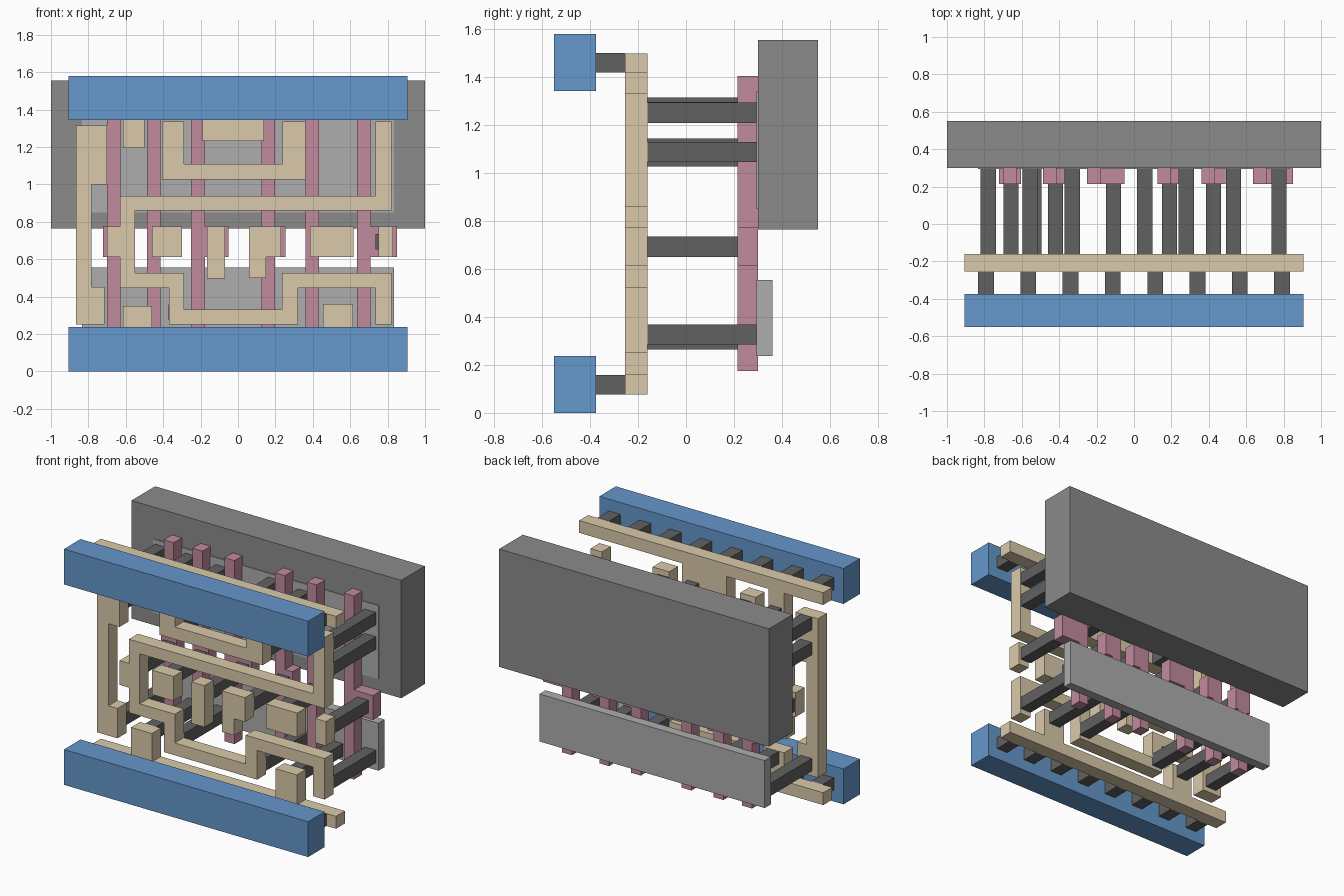
import bpy, bmesh


def material(name, rgb):
    m = bpy.data.materials.new(name)
    m.diffuse_color = (*rgb, 1)
    return m


BLUE = material("blue", (0.13, 0.31, 0.60))
TAN = material("tan", (0.70, 0.59, 0.40))
PINK = material("pink", (0.54, 0.26, 0.34))
DARK = material("dark_grey", (0.12, 0.12, 0.12))
MID = material("mid_grey", (0.26, 0.26, 0.26))
LIGHT = material("light_grey", (0.42, 0.42, 0.42))


def plate(name, outline, y0, y1, mat):
    """Extrude an x-z outline from y0 to y1."""
    bm = bmesh.new()
    face = bm.faces.new([bm.verts.new((x, y0, z)) for x, z in outline])
    ext = bmesh.ops.extrude_face_region(bm, geom=[face])
    moved = [g for g in ext["geom"] if isinstance(g, bmesh.types.BMVert)]
    bmesh.ops.translate(bm, verts=moved, vec=(0, y1 - y0, 0))
    bmesh.ops.recalc_face_normals(bm, faces=bm.faces)
    me = bpy.data.meshes.new(name)
    bm.to_mesh(me)
    bm.free()
    me.materials.append(mat)
    ob = bpy.data.objects.new(name, me)
    bpy.context.collection.objects.link(ob)
    return ob


def box(name, x0, x1, y0, y1, z0, z1, mat):
    return plate(name, [(x0, z0), (x1, z0), (x1, z1), (x0, z1)], y0, y1, mat)


# Power rails, and the posts joining them to the trace layer
for side, z0, post_z in (("lower", 0, 0.118), ("upper", 1.343, 1.46)):
    box(side + "_power_rail", -0.905, 0.905, -0.55, -0.375, z0, z0 + 0.237, BLUE)
    for i in range(8):
        x = (i - 3.5) * 0.2262
        box(side + "_rail_post", x - 0.042, x + 0.042, -0.375, -0.255,
            post_z - 0.041, post_z + 0.041, DARK)

# Back well block and the two active-area plates
box("well_block", -1, 1, 0.30, 0.55, 0.765, 1.555, MID)
box("upper_active_plate", -0.835, 0.835, 0.295, 0.36, 0.85, 1.343, LIGHT)
box("lower_active_plate", -0.835, 0.835, 0.295, 0.36, 0.237, 0.555, LIGHT)

# Gate bars: vertical strip with a wider contact pad in the middle
for x, pad0, pad1 in ((-0.70, -0.722, -0.605), (-0.487, -0.487, -0.37),
                      (-0.25, -0.25, -0.05), (0.125, 0.125, 0.253),
                      (0.36, 0.36, 0.488), (0.636, 0.636, 0.85)):
    r = x + 0.073
    pts = [(x, 0.175), (r, 0.175), (r, 0.612), (pad1, 0.612), (pad1, 0.775),
           (r, 0.775), (r, 1.405), (x, 1.405)]
    if pad0 < x:
        pts += [(x, 0.775), (pad0, 0.775), (pad0, 0.612), (x, 0.612)]
    plate("gate_bar", pts, 0.215, 0.30, PINK)

# Trace layer
traces = {
    "lower_rail_trace": [
        (-0.905, 0.077), (0.905, 0.077), (0.905, 0.16), (0.615, 0.16),
        (0.615, 0.36), (0.455, 0.36), (0.455, 0.16), (-0.46, 0.16),
        (-0.46, 0.35), (-0.615, 0.35), (-0.615, 0.16), (-0.905, 0.16)],
    "upper_rail_trace": [
        (-0.905, 1.50), (0.905, 1.50), (0.905, 1.418), (0.14, 1.418),
        (0.14, 1.232), (-0.19, 1.232), (-0.19, 1.418), (-0.50, 1.418),
        (-0.50, 1.195), (-0.615, 1.195), (-0.615, 1.418), (-0.905, 1.418)],
    "left_trace": [
        (-0.865, 0.25), (-0.715, 0.25), (-0.715, 0.45), (-0.782, 0.45),
        (-0.782, 1.0), (-0.70, 1.0), (-0.70, 1.315), (-0.865, 1.315)],
    "u_trace": [
        (-0.405, 1.027), (0.36, 1.027), (0.36, 1.335), (0.237, 1.335),
        (0.237, 1.11), (-0.29, 1.11), (-0.29, 1.335), (-0.405, 1.335)],
    "winding_trace": [
        (0.735, 1.335), (0.82, 1.335), (0.82, 0.86), (-0.55, 0.86),
        (-0.55, 0.525), (-0.29, 0.525), (-0.29, 0.332), (0.235, 0.332),
        (0.235, 0.525), (0.82, 0.525), (0.82, 0.25), (0.735, 0.25),
        (0.735, 0.445), (0.32, 0.445), (0.32, 0.25), (-0.37, 0.25),
        (-0.37, 0.445), (-0.63, 0.445), (-0.63, 0.612), (-0.70, 0.612),
        (-0.70, 0.775), (-0.63, 0.775), (-0.63, 0.937), (0.735, 0.937)],
    "tailed_pad_left": [
        (-0.166, 0.497), (-0.07, 0.497), (-0.07, 0.775), (-0.166, 0.775)],
    "tailed_pad_right": [
        (0.06, 0.50), (0.15, 0.50), (0.15, 0.612), (0.23, 0.612),
        (0.23, 0.775), (0.06, 0.775)],
}
# The left tailed pad has a small upper overhang to its left only near its gate
traces["tailed_pad_left"] = [
    (-0.166, 0.497), (-0.07, 0.497), (-0.07, 0.775), (-0.166, 0.775)]
for name, pts in traces.items():
    plate(name, pts, -0.255, -0.16, TAN)
for x0, x1 in ((-0.46, -0.30), (0.385, 0.617), (0.75, 0.83)):
    box("gate_pad_trace", x0, x1, -0.255, -0.16, 0.612, 0.775, TAN)


# Contact posts from the traces back to the gates and active plates
def contact(name, x, z, y1):
    box(name, x - 0.041, x + 0.041, -0.16, y1, z - 0.042, z + 0.042, DARK)


for x in (-0.658, -0.42, -0.11, 0.19, 0.425, 0.775):
    contact("gate_contact", x, 0.693, 0.215)
for x, z in ((-0.78, 1.103), (-0.78, 1.271), (-0.555, 1.271), (-0.33, 1.069),
             (-0.33, 1.255), (0.058, 1.274), (0.28, 1.069), (0.28, 1.255),
             (0.775, 1.088), (0.775, 1.252)):
    contact("upper_active_contact", x, z, 0.295)
for x, z in ((-0.78, 0.325), (-0.535, 0.307), (-0.33, 0.316), (0.28, 0.316),
             (0.532, 0.307), (0.775, 0.327)):
    contact("lower_active_contact", x, z, 0.295)
